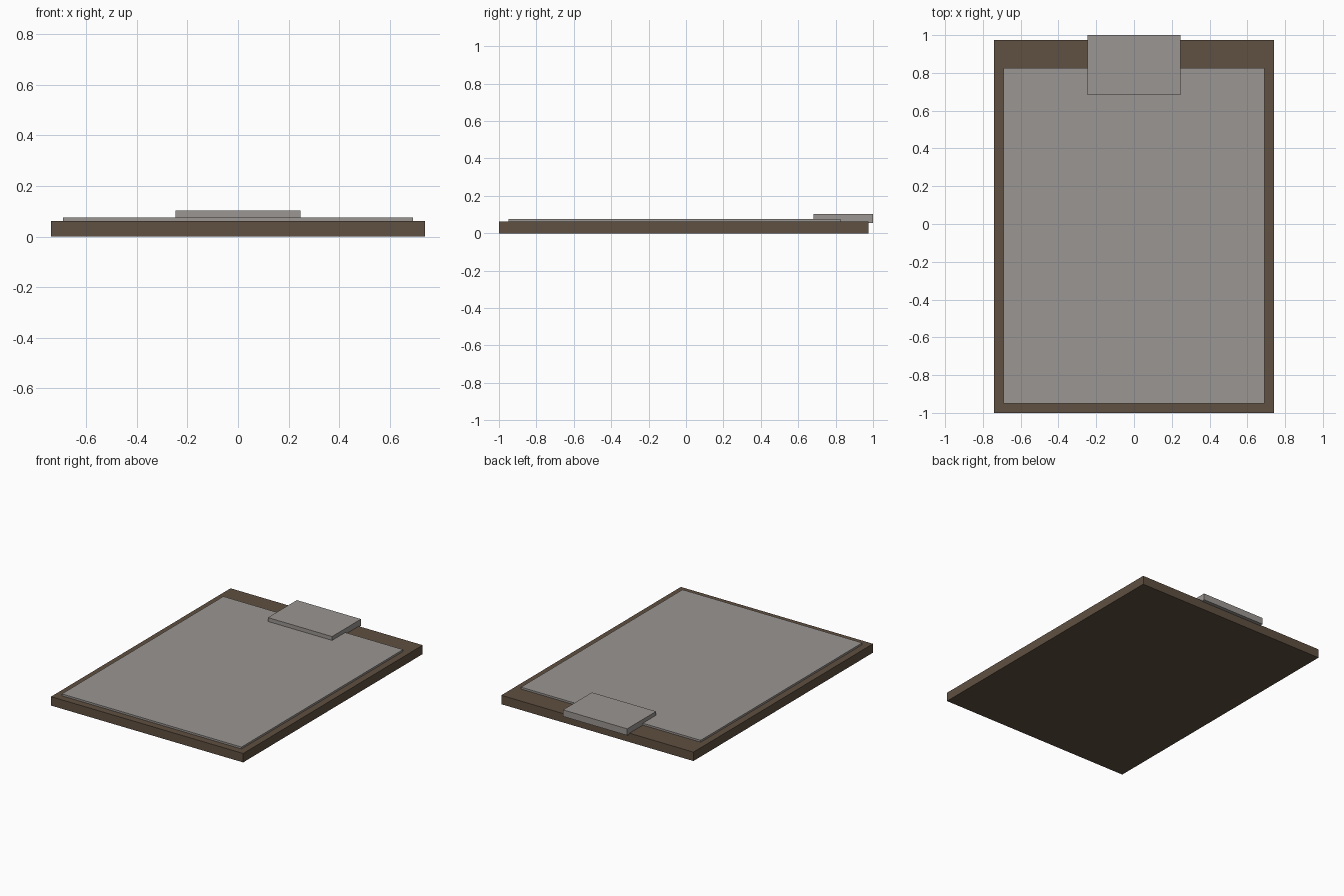
import bpy

if "Cube" in bpy.data.objects:
    bpy.data.objects.remove(bpy.data.objects["Cube"])


def material(name, rgb):
    m = bpy.data.materials.new(name)
    m.diffuse_color = (*rgb, 1.0)
    m.use_nodes = True
    m.node_tree.nodes["Principled BSDF"].inputs["Base Color"].default_value = m.diffuse_color
    return m


def box(name, lo, hi, mat):
    """Axis-aligned box between two corners."""
    bpy.ops.mesh.primitive_cube_add(size=1)
    o = bpy.context.object
    o.name = name
    o.location = [(a + b) / 2 for a, b in zip(lo, hi)]
    o.scale = [b - a for a, b in zip(lo, hi)]
    bpy.ops.object.transform_apply(location=True, rotation=False, scale=True)
    o.data.materials.append(mat)
    return o


brown = material("dark brown wood", (0.115, 0.08, 0.053))
grey = material("warm grey", (0.325, 0.304, 0.287))

# Backing board
box("board", (-0.74, -1.0, 0.0), (0.74, 0.975, 0.062), brown)

# Sheet of paper lying on the board
box("paper", (-0.692, -0.95, 0.062), (0.692, 0.827, 0.075), grey)

# Clip gripping the paper, overhanging the back edge
box("clip", (-0.247, 0.682, 0.056), (0.247, 1.0, 0.102), grey)
